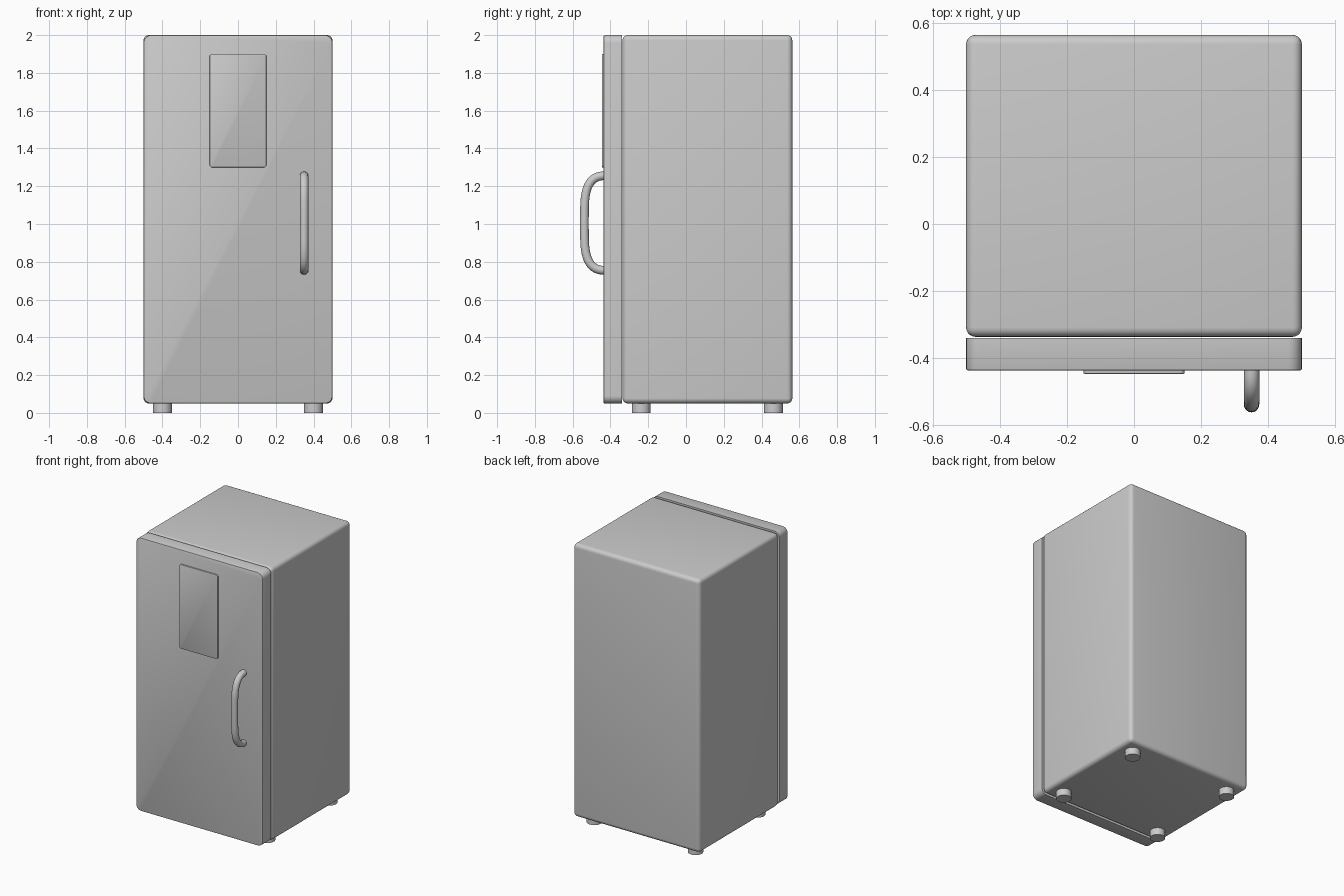
import bpy, bmesh, math
from mathutils import Matrix, Vector

if "Cube" in bpy.data.objects:
    bpy.data.objects.remove(bpy.data.objects["Cube"])


def finish(bm, name):
    me = bpy.data.meshes.new(name)
    bm.to_mesh(me)
    bm.free()
    ob = bpy.data.objects.new(name, me)
    bpy.context.collection.objects.link(ob)
    smooth(ob)
    return ob


def smooth(ob):
    bpy.ops.object.select_all(action='DESELECT')
    ob.select_set(True)
    bpy.context.view_layer.objects.active = ob
    bpy.ops.object.shade_smooth_by_angle(angle=math.radians(35))


def box(lo, hi):
    lo, hi = Vector(lo), Vector(hi)
    bm = bmesh.new()
    bmesh.ops.create_cube(bm, size=1)
    bmesh.ops.scale(bm, vec=hi - lo, verts=bm.verts)
    bmesh.ops.translate(bm, vec=(lo + hi) / 2, verts=bm.verts)
    return bm


def bevel(bm, edges, width, segments):
    bmesh.ops.bevel(bm, geom=edges, offset=width, offset_type='OFFSET',
                    segments=segments, profile=0.5, affect='EDGES')


def slab(name, lo, hi, corner, rim):
    """Plate facing -y with rounded corners and a softened front rim."""
    bm = box(lo, hi)
    bevel(bm, [e for e in bm.edges
               if abs(e.verts[0].co.y - e.verts[1].co.y) > 1e-4], corner, 6)
    bevel(bm, [e for e in bm.edges
               if all(abs(v.co.y - lo[1]) < 1e-5 for v in e.verts)], rim, 2)
    return finish(bm, name)


# Cabinet body with all edges rounded
bm = box((-0.5, -0.336, 0.05), (0.5, 0.563, 2.0))
bevel(bm, bm.edges[:], 0.028, 5)
finish(bm, "cabinet_body")

# Door and its thin front panel
slab("door", (-0.5, -0.436, 0.05), (0.5, -0.339, 2.0), 0.04, 0.005)
slab("door_panel", (-0.15, -0.446, 1.3), (0.15, -0.434, 1.9), 0.012, 0.002)

# Four round feet
for side, x in (("left", -0.4), ("right", 0.4)):
    for end, y in (("front", -0.237), ("back", 0.463)):
        bm = bmesh.new()
        bmesh.ops.create_cone(bm, cap_ends=True, segments=32, radius1=0.05,
                              radius2=0.05, depth=0.06,
                              matrix=Matrix.Translation((x, y, 0.03)))
        finish(bm, f"{end}_{side}_foot")

# Bowed tube handle, swept along a bezier path
cu = bpy.data.curves.new("door_handle", 'CURVE')
cu.dimensions = '3D'
cu.bevel_depth = 0.023
cu.bevel_resolution = 6
cu.resolution_u = 14
cu.use_fill_caps = True
sp = cu.splines.new('BEZIER')
# y, z, then tangent handles (y, z) before and after
path = [
    (-0.434, 1.255, -0.40, 1.255, -0.49, 1.255),
    (-0.535, 1.13, -0.526, 1.22, -0.539, 1.09),
    (-0.535, 0.88, -0.539, 0.92, -0.526, 0.79),
    (-0.434, 0.755, -0.49, 0.755, -0.40, 0.755),
]
sp.bezier_points.add(len(path) - 1)
for p, (y, z, ly, lz, ry, rz) in zip(sp.bezier_points, path):
    p.handle_left_type = p.handle_right_type = 'FREE'
    p.co = (0.35, y, z)
    p.handle_left = (0.35, ly, lz)
    p.handle_right = (0.35, ry, rz)
handle = bpy.data.objects.new("door_handle", cu)
bpy.context.collection.objects.link(handle)
bpy.ops.object.select_all(action='DESELECT')
handle.select_set(True)
bpy.context.view_layer.objects.active = handle
bpy.ops.object.convert(target='MESH')
smooth(bpy.context.view_layer.objects.active)
